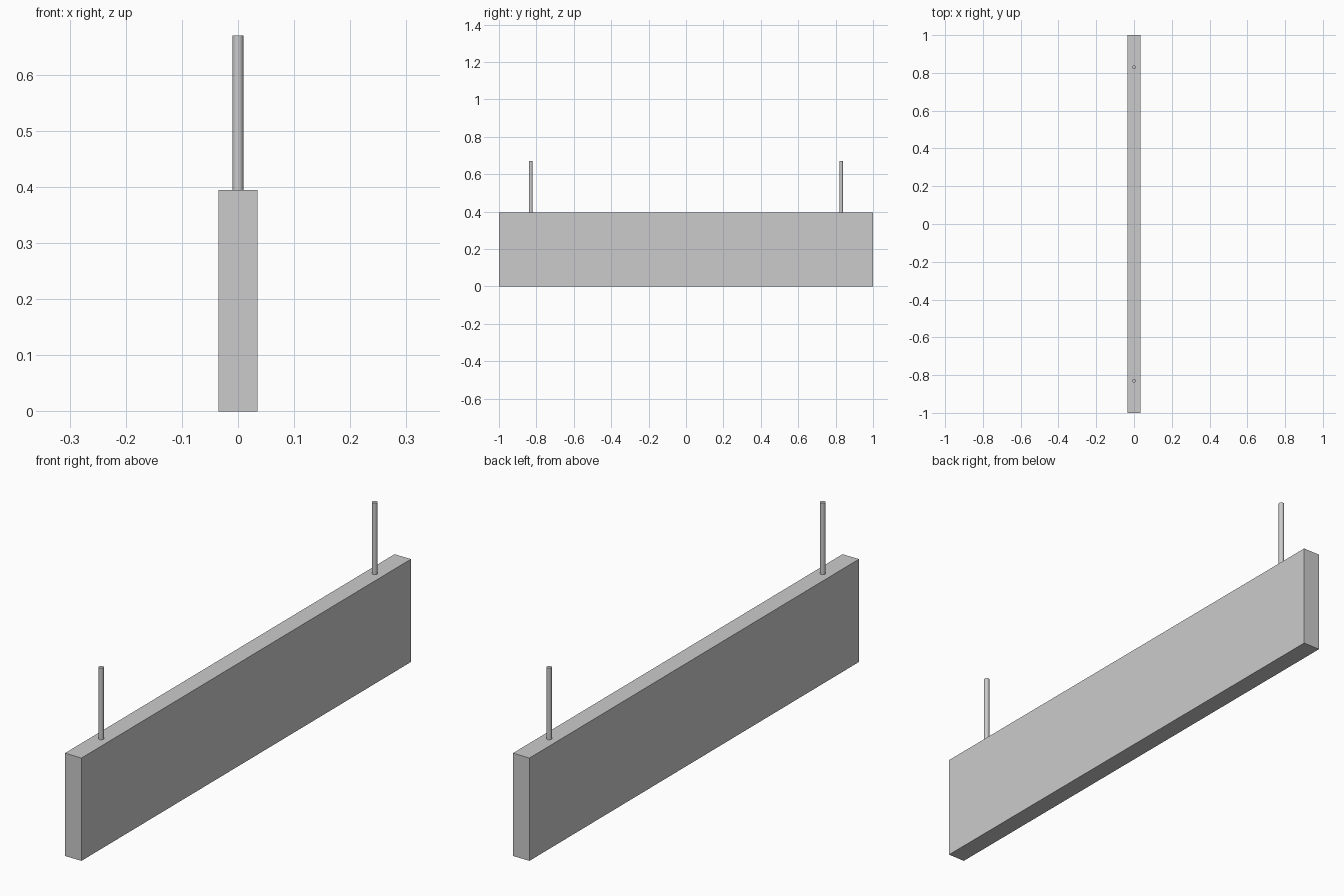
import bpy

if "Cube" in bpy.data.objects:
    bpy.data.objects.remove(bpy.data.objects["Cube"])

PANEL_H = 0.395
ROD_TOP = 0.67
ROD_R = 0.0098

# Hanging panel
bpy.ops.mesh.primitive_cube_add(size=1, location=(0, 0, PANEL_H / 2))
panel = bpy.context.object
panel.name = "sign_panel"
panel.scale = (0.07, 2.0, PANEL_H)
bpy.ops.object.transform_apply(location=False, rotation=False, scale=True)


# Suspension rods standing on the panel's top edge
def add_rod(name, y):
    bpy.ops.mesh.primitive_cylinder_add(
        vertices=16, radius=ROD_R, depth=ROD_TOP - PANEL_H,
        location=(0, y, (ROD_TOP + PANEL_H) / 2))
    bpy.context.object.name = name
    bpy.ops.object.shade_smooth_by_angle()


for label, side in (("front", -1), ("back", 1)):
    add_rod(f"{label}_hanging_rod", side * 0.83)
